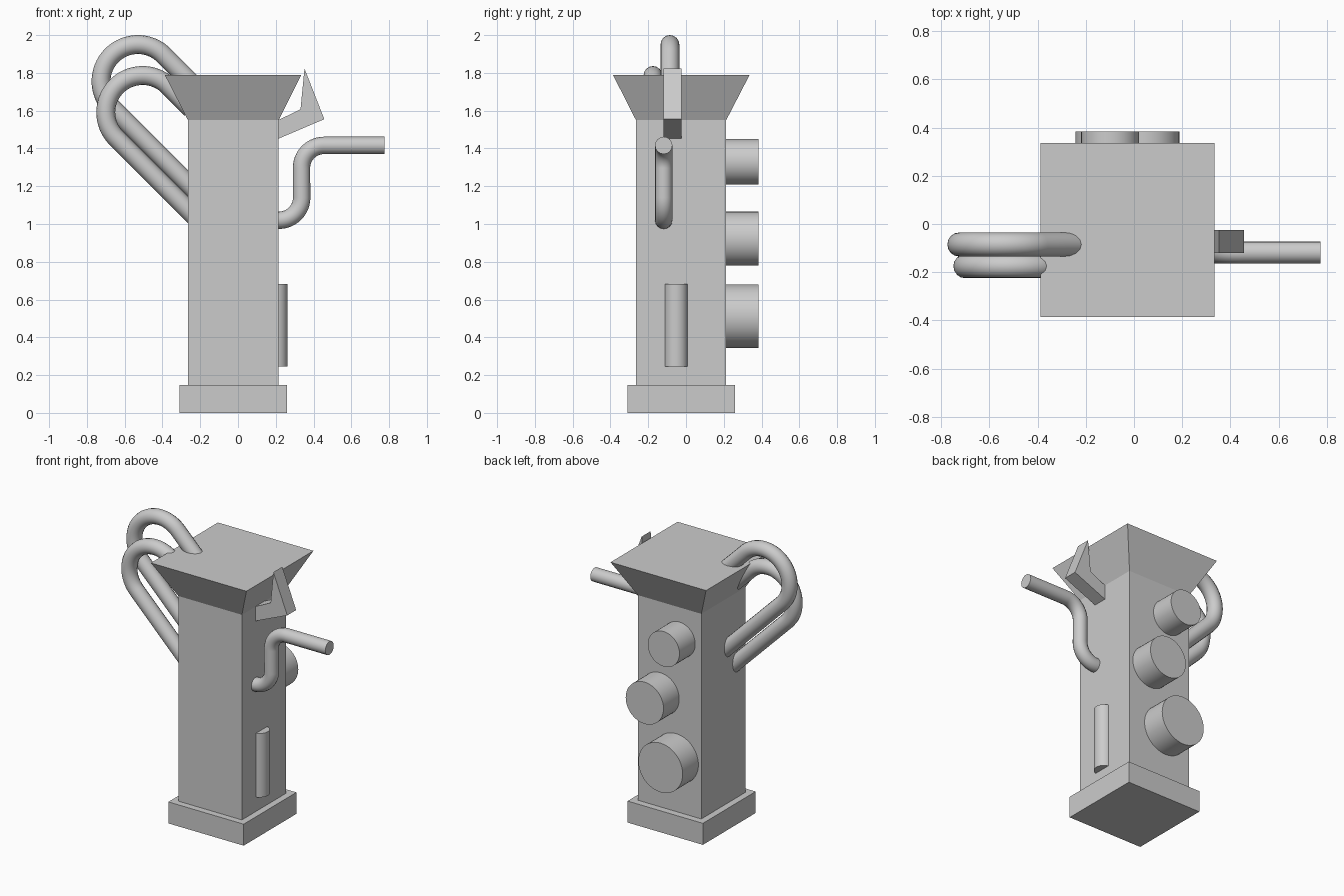
import bpy, bmesh, math
from mathutils import Matrix, Vector

if "Cube" in bpy.data.objects:
    bpy.data.objects.remove(bpy.data.objects["Cube"])

grey = bpy.data.materials.new("plain grey")
grey.diffuse_color = (0.6, 0.6, 0.6, 1)
grey.use_nodes = True
grey.node_tree.nodes["Principled BSDF"].inputs["Base Color"].default_value = grey.diffuse_color


def finish(obj, smooth=False):
    obj.data.materials.clear()
    obj.data.materials.append(grey)
    if smooth:
        bpy.ops.object.select_all(action='DESELECT')
        obj.select_set(True)
        bpy.context.view_layer.objects.active = obj
        bpy.ops.object.shade_smooth_by_angle(angle=math.radians(35))


def from_bmesh(name, bm, smooth=False):
    bmesh.ops.recalc_face_normals(bm, faces=bm.faces)
    mesh = bpy.data.meshes.new(name)
    bm.to_mesh(mesh)
    bm.free()
    obj = bpy.data.objects.new(name, mesh)
    bpy.context.collection.objects.link(obj)
    finish(obj, smooth)


def block(name, low, high, z0, z1):
    """Box or flared block; low and high are (x0, x1, y0, y1) rectangles."""
    bm = bmesh.new()
    rings = []
    for (x0, x1, y0, y1), z in ((low, z0), (high, z1)):
        rings.append([bm.verts.new((x, y, z)) for x, y in
                      ((x0, y0), (x1, y0), (x1, y1), (x0, y1))])
    a, b = rings
    bm.faces.new(a)
    bm.faces.new(b)
    for i in range(4):
        j = (i + 1) % 4
        bm.faces.new((a[i], a[j], b[j], b[i]))
    from_bmesh(name, bm)


def cylinder(name, centre, radius, depth, axis):
    bm = bmesh.new()
    turn = Matrix.Rotation(math.pi / 2, 4, 'X') if axis == 'Y' else Matrix()
    bmesh.ops.create_cone(bm, cap_ends=True, segments=48, radius1=radius,
                          radius2=radius, depth=depth,
                          matrix=Matrix.Translation(centre) @ turn)
    from_bmesh(name, bm, True)


def arc(cx, cz, r, start, end, steps=24):
    angles = [math.radians(start + (end - start) * i / steps) for i in range(steps + 1)]
    return [(cx + r * math.cos(a), cz + r * math.sin(a)) for a in angles]


def pipe(name, points, y, radius):
    """Round tube along an x-z path at constant y."""
    curve = bpy.data.curves.new(name, 'CURVE')
    curve.dimensions = '3D'
    curve.bevel_depth = radius
    curve.bevel_resolution = 6
    curve.use_fill_caps = True
    spline = curve.splines.new('POLY')
    spline.points.add(len(points) - 1)
    for p, (x, z) in zip(spline.points, points):
        p.co = (x, y, z, 1)
    obj = bpy.data.objects.new(name, curve)
    bpy.context.collection.objects.link(obj)
    bpy.ops.object.select_all(action='DESELECT')
    obj.select_set(True)
    bpy.context.view_layer.objects.active = obj
    bpy.ops.object.convert(target='MESH')
    finish(bpy.context.view_layer.objects.active, True)


# Body: foot, column and flared top
foot = (-0.31, 0.26, -0.31, 0.26)
shaft = (-0.265, 0.215, -0.265, 0.213)
rim = (-0.388, 0.335, -0.387, 0.337)
block("base", foot, foot, 0, 0.147)
block("column", shaft, shaft, 0.147, 1.55)
block("flared_top", shaft, rim, 1.55, 1.79)

# Three drums on the back
for name, x, z, r in (("lower_drum", -0.075, 0.512, 0.168),
                      ("middle_drum", 0.045, 0.922, 0.143),
                      ("upper_drum", -0.099, 1.33, 0.12)):
    cylinder(name, (x, 0.283, z), r, 0.2, 'Y')

# Half-sunk rod on the right side
cylinder("side_rod", (0.2, -0.052, 0.463), 0.062, 0.437, 'Z')

# Hooped pipes on the left, each with two straight 45 degree legs
for name, cx, cz, y, tail in (("upper_hoop_pipe", -0.53, 1.755, -0.085, 0.25),
                              ("lower_hoop_pipe", -0.505, 1.591, -0.175, 0.17)):
    bend = arc(cx, cz, 0.195, 45, 225, 40)
    k = math.sqrt(0.5)
    top = (bend[0][0] + tail * k, bend[0][1] - tail * k)
    foot_end = (bend[-1][0] + 0.64 * k, bend[-1][1] - 0.64 * k)
    pipe(name, [top] + bend + [foot_end], y, 0.05)

# S-bent crank pipe on the right
path = [(0.16, 1.02)] + arc(0.217, 1.14, 0.12, -90, 0)
path += arc(0.456, 1.296, 0.12, 180, 90) + [(0.775, 1.416)]
pipe("crank_pipe", path, -0.118, 0.046)

# Angled lever beside the flared top
bm = bmesh.new()
outline = ((0.352, 1.823), (0.457, 1.555), (0.18, 1.437), (0.18, 1.534), (0.331, 1.607))
face = bm.faces.new([bm.verts.new((x, -0.12, z)) for x, z in outline])
ext = bmesh.ops.extrude_face_region(bm, geom=[face])
bmesh.ops.translate(bm, vec=Vector((0, 0.096, 0)),
                    verts=[v for v in ext["geom"] if isinstance(v, bmesh.types.BMVert)])
from_bmesh("lever", bm)
